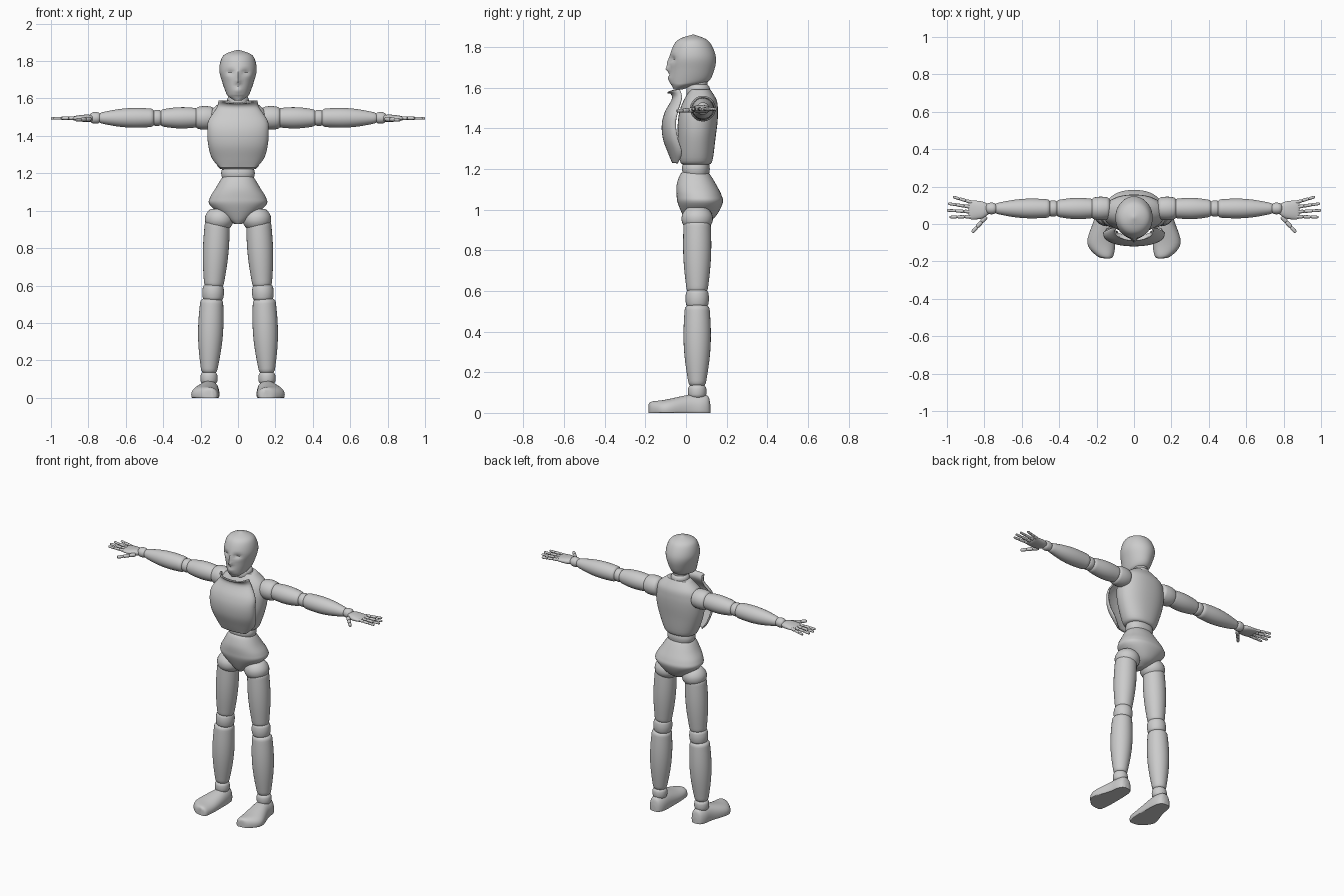
import bpy, bmesh
from math import sin, cos, pi, exp, copysign, radians
from mathutils import Vector

default_cube = bpy.data.objects.get("Cube")
if default_cube:
    bpy.data.objects.remove(default_cube, do_unlink=True)

grey = bpy.data.materials.new("plain grey")
grey.use_nodes = True
grey.diffuse_color = (0.6, 0.6, 0.6, 1)
grey.node_tree.nodes["Principled BSDF"].inputs["Base Color"].default_value = grey.diffuse_color


def finish(name, bm):
    """Turn a bmesh into a smooth shaded object with crisp edges."""
    bmesh.ops.recalc_face_normals(bm, faces=bm.faces)
    mesh = bpy.data.meshes.new(name)
    bm.to_mesh(mesh)
    bm.free()
    mesh.materials.append(grey)
    obj = bpy.data.objects.new(name, mesh)
    bpy.context.collection.objects.link(obj)
    bpy.ops.object.select_all(action='DESELECT')
    obj.select_set(True)
    bpy.context.view_layer.objects.active = obj
    bpy.ops.object.shade_smooth_by_angle(angle=radians(40))
    return obj


def skin(name, rings, closed=True):
    """Bridge rows of points; closed rows become capped tubes."""
    bm = bmesh.new()
    rows = [[bm.verts.new(point) for point in ring] for ring in rings]
    count = len(rows[0])
    for lower, upper in zip(rows, rows[1:]):
        for i in range(count if closed else count - 1):
            j = (i + 1) % count
            bm.faces.new((lower[i], lower[j], upper[j], upper[i]))
    if closed:
        bm.faces.new(rows[0])
        bm.faces.new(rows[-1])
    return finish(name, bm)


def refine(sections, steps=5):
    """Pass a smooth curve through a few sections."""
    ends = [sections[0], *sections, sections[-1]]
    result = []
    for before, start, end, after in zip(ends, ends[1:], ends[2:], ends[3:]):
        for step in range(steps):
            t = step / steps
            row = []
            for p, q, r, s in zip(before, start, end, after):
                slope_q, slope_r, rise = (r - p) / 2, (s - q) / 2, r - q
                row.append(q + t * slope_q + t * t * (3 * rise - 2 * slope_q - slope_r)
                           + t ** 3 * (slope_q + slope_r - 2 * rise))
            result.append(row)
    return result + [sections[-1]]


def oval(low_u, high_u, low_v, high_v, count=48, power=0.9):
    """Slightly squared oval that fills the given bounds."""
    points = []
    for i in range(count):
        angle = 2 * pi * i / count
        c, s = cos(angle), sin(angle)
        c, s = copysign(abs(c) ** power, c), copysign(abs(s) ** power, s)
        points.append(((low_u + high_u + c * (high_u - low_u)) / 2,
                       (low_v + high_v + s * (high_v - low_v)) / 2))
    return points


def trunk_part(name, sections, shape=Vector, power=0.9):
    """Sections from bottom to top: height, half width, front, back."""
    skin(name, [[shape((x, y, z)) for x, y in oval(-w, w, front, back, power=power)]
                for z, w, front, back in refine(sections)])


def barrel(name, start, end, radius, end_radius, bulge, rounding=0.02, count=28):
    """Bulging limb segment between two points, with softened ends."""
    start, end = Vector(start), Vector(end)
    axis = end - start
    turn = axis.to_track_quat('Z', 'Y')
    rings = []
    for step in range(25):
        t = (1 - cos(pi * step / 24)) / 2
        from_end = min(t, 1 - t) * axis.length / rounding
        soft = 0.6 + 0.4 * (1 - max(0, 1 - from_end) ** 2) ** 0.5
        r = soft * (radius + (end_radius - radius) * t + bulge * sin(pi * t))
        rings.append([start + axis * t + turn @ Vector((x, y, 0))
                      for x, y in oval(-r, r, -r, r, count, power=1)])
    skin(name, rings)


def bump(x, z, across, height, width, tall):
    return exp(-((abs(x) - across) / width) ** 2 - ((z - height) / tall) ** 2)


def face_relief(point):
    """Press eye sockets, nose and lips into the front of the head."""
    x, y, z = point
    if y < 0.03:
        y += 0.016 * bump(x, z, 0.04, 1.74, 0.022, 0.013)
        y -= 0.012 * bump(x, z, 0, 1.72, 0.01, 0.025)
        y -= 0.018 * bump(x, z, 0, 1.69, 0.014, 0.014)
        for lip in (1.637, 1.652):
            y -= 0.008 * bump(x, z, 0, lip, 0.022, 0.006)
    return x, y, z


# Head, neck and trunk
trunk_part("head", [
    (1.59, .02, -.06, -.02), (1.61, .05, -.07, .04), (1.63, .064, -.08, .11),
    (1.69, .085, -.08, .14), (1.75, .1, -.08, .147), (1.81, .09, -.06, .125),
    (1.84, .064, -.03, .095), (1.86, .004, .03, .04)], face_relief, power=1)
barrel("neck", (0, .06, 1.55), (0, .06, 1.62), .055, .05, .006)
barrel("neck_stem", (0, .06, 1.6), (0, .06, 1.67), .045, .045, 0)
trunk_part("torso", [
    (1.22, .08, -.01, .11), (1.24, .11, -.03, .13), (1.35, .15, -.04, .145),
    (1.43, .163, -.04, .155), (1.49, .16, -.03, .157), (1.54, .14, -.01, .15),
    (1.59, .08, .02, .12)])
trunk_part("waist", [(1.16, .08, -.01, .11), (1.2, .09, -.02, .117), (1.24, .08, -.01, .11)])
trunk_part("pelvis", [
    (.93, .02, .01, .08), (.96, .07, -.01, .14), (1.03, .15, -.04, .18),
    (1.07, .15, -.046, .175), (1.12, .12, -.046, .15), (1.17, .09, -.03, .12),
    (1.19, .07, -.01, .1)])

# Chest shell with a flared, dipped collar: height, half width, front, edge
strips = []
for z, w, front, edge in refine([
        (1.59, .1, -.09, -.03), (1.55, .11, -.064, -.02), (1.48, .155, -.1, -.04),
        (1.42, .16, -.115, -.05), (1.35, .155, -.11, -.04), (1.28, .135, -.085, -.02),
        (1.23, .09, -.064, -.04)]):
    strip = []
    for i in range(33):
        angle = pi * (i / 32 - 0.5)
        reach = abs(cos(angle))
        dip = reach ** 2 * max(0, z - 1.575)
        strip.append((w * sin(angle), edge + (front - edge) * reach ** 0.8, z - dip))
    strips.append(strip)
shell = skin("chest_shell", strips, closed=False)
thickness = shell.modifiers.new("thickness", 'SOLIDIFY')
thickness.thickness = 0.008
thickness.offset = 0

for side, label in ((1, "left_"), (-1, "right_")):
    # Leg
    def leg(name, x, top, end_x, bottom, *radii):
        barrel(label + name, (side * x, .055, top), (side * end_x, .055, bottom), *radii)

    leg("hip_ball", .1, 1.01, .1, .9, .065, .065, .012, .05)
    leg("thigh", .11, .945, .13, .59, .066, .05, .01)
    leg("knee", .132, .61, .134, .515, .05, .05, .008)
    leg("shin", .14, .53, .155, .13, .06, .04, .016)
    leg("ankle", .155, .14, .155, .07, .04, .04, .006)

    # Foot from toe to heel: position, inner edge, outer edge, height
    rings = []
    for y, inner, outer, top in refine([
            (-.185, .13, .15, .04), (-.17, .11, .2, .055), (-.1, .1, .25, .065),
            (.02, .1, .215, .09), (.08, .105, .205, .09), (.11, .12, .19, .08),
            (.12, .14, .17, .04)]):
        rings.append([(side * x, y, max(0, z)) for x, z in oval(inner, outer, -top / 2, top)])
    skin(label + "foot", rings)

    # Arm
    def arm(name, start, end, *radii):
        barrel(label + name, (side * start, .083, 1.497), (side * end, .083, 1.496), *radii)

    arm("shoulder", .125, .23, .055, .055, .008)
    arm("upper_arm", .21, .418, .05, .043, .01)
    arm("elbow", .405, .46, .04, .04, .003)
    arm("forearm", .447, .746, .048, .026, .014)
    arm("wrist", .735, .79, .028, .028, .003)

    # Palm from wrist to knuckles: position, front, back, half thickness
    rings = []
    for x, front, back, half in refine([
            (.77, .06, .1, .015), (.81, .03, .12, .02), (.87, .025, .126, .013),
            (.885, .035, .12, .006)]):
        rings.append([(side * x, y, 1.494 + z) for y, z in oval(front, back, -half, half)])
    skin(label + "palm", rings)

    # Fingers, each in three tapering segments
    def finger(name, start, end, radius):
        start, end = Vector(start), Vector(end)
        for k in range(3):
            barrel(f"{label}{name}_{k + 1}", start.lerp(end, k / 3), start.lerp(end, (k + 1) / 3),
                   radius * (1 - k / 10), radius * (0.9 - k / 10), 0, radius, 14)

    for i, name in enumerate(("index_finger", "middle_finger", "ring_finger", "little_finger")):
        finger(name, (side * .865, .04 + .025 * i, 1.495),
               (side * (1 - .01 * (i - 1.2) ** 2), .037 + .036 * i, 1.494), .01)
    finger("thumb", (side * .79, .04, 1.49), (side * .865, -.045, 1.485), .013)
